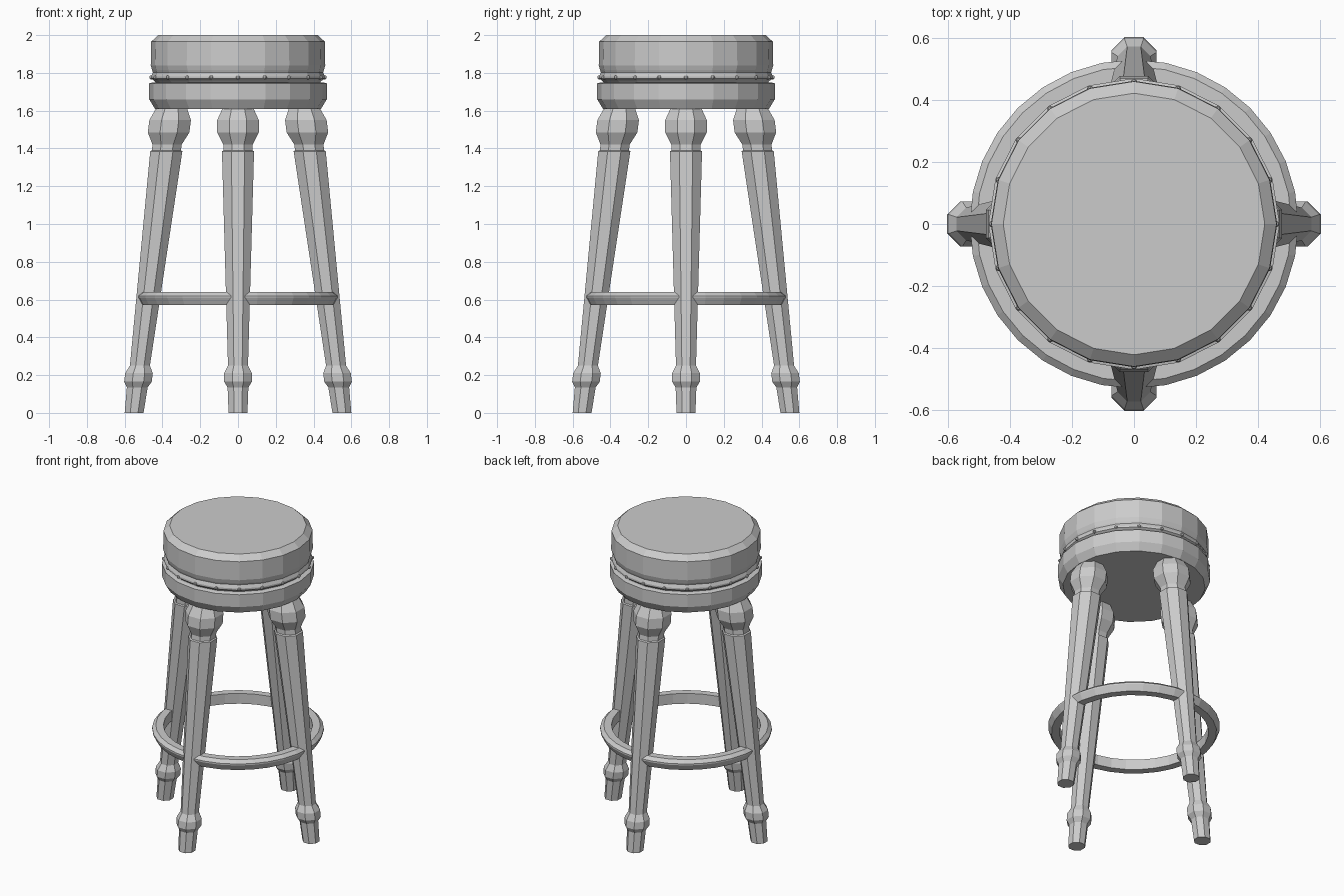
import bpy, bmesh, math

if "Cube" in bpy.data.objects:
    bpy.data.objects.remove(bpy.data.objects["Cube"])


def lathe(name, profile, sides, closed=False, turn=0.0, lean=None):
    """Spin (radius, z) points about z; lean = (x, y, dx/dz, dy/dz) shears the axis."""
    bm = bmesh.new()
    ax, ay, sx, sy = lean or (0, 0, 0, 0)
    rings = []
    for r, z in profile:
        ring = []
        for i in range(sides):
            a = turn + 2 * math.pi * i / sides
            ring.append(bm.verts.new((ax + sx * z + r * math.cos(a),
                                      ay + sy * z + r * math.sin(a), z)))
        rings.append(ring)
    pairs = list(zip(rings, rings[1:]))
    if closed:
        pairs.append((rings[-1], rings[0]))
    else:
        bm.faces.new(rings[0])
        bm.faces.new(rings[-1])
    for low, high in pairs:
        for i in range(sides):
            j = (i + 1) % sides
            bm.faces.new((low[i], low[j], high[j], high[i]))
    bmesh.ops.recalc_face_normals(bm, faces=bm.faces)
    mesh = bpy.data.meshes.new(name)
    bm.to_mesh(mesh)
    bm.free()
    obj = bpy.data.objects.new(name, mesh)
    bpy.context.collection.objects.link(obj)
    return obj


# Wooden seat base with chamfered lower edge
lathe("seat_base", [(0.44, 1.61), (0.47, 1.66), (0.47, 1.745), (0.45, 1.75)], 20)

# Padded cushion and the trim band below it
lathe("cushion", [(0.445, 1.79), (0.455, 1.815), (0.462, 1.84),
                  (0.46, 1.965), (0.422, 2.0)], 20)
lathe("trim_band", [(0.43, 1.745), (0.445, 1.76), (0.46, 1.77),
                    (0.46, 1.782), (0.445, 1.815)], 20)

# Upholstery nails around the trim
bm = bmesh.new()
for i in range(20):
    a = 2 * math.pi * i / 20
    new = bmesh.ops.create_uvsphere(bm, u_segments=8, v_segments=5, radius=0.011)
    bmesh.ops.translate(bm, verts=new["verts"],
                        vec=(0.459 * math.cos(a), 0.459 * math.sin(a), 1.776))
mesh = bpy.data.meshes.new("trim_nails")
bm.to_mesh(mesh)
bm.free()
bpy.context.collection.objects.link(bpy.data.objects.new("trim_nails", mesh))

# Four turned, splayed octagonal legs (half widths across flats)
leg_profile = [(0.05, 0), (0.055, 0.135), (0.073, 0.165), (0.073, 0.21),
               (0.053, 0.25), (0.085, 1.385), (0.077, 1.39), (0.077, 1.42),
               (0.11, 1.485), (0.11, 1.55), (0.083, 1.61), (0.08, 1.63)]
to_corner = 1 / math.cos(math.pi / 8)
for name, dx, dy in (("front_leg", 0, -1), ("back_leg", 0, 1),
                     ("left_leg", -1, 0), ("right_leg", 1, 0)):
    lathe(name, [(r * to_corner, z) for r, z in leg_profile], 8, turn=math.pi / 8,
          lean=(0.55 * dx, 0.55 * dy, -0.123 * dx, -0.123 * dy))

# Footrest ring
lathe("footrest_ring", [(0.46, 0.57), (0.51, 0.57), (0.53, 0.61), (0.53, 0.62),
                        (0.508, 0.64), (0.46, 0.64)], 32, closed=True)
